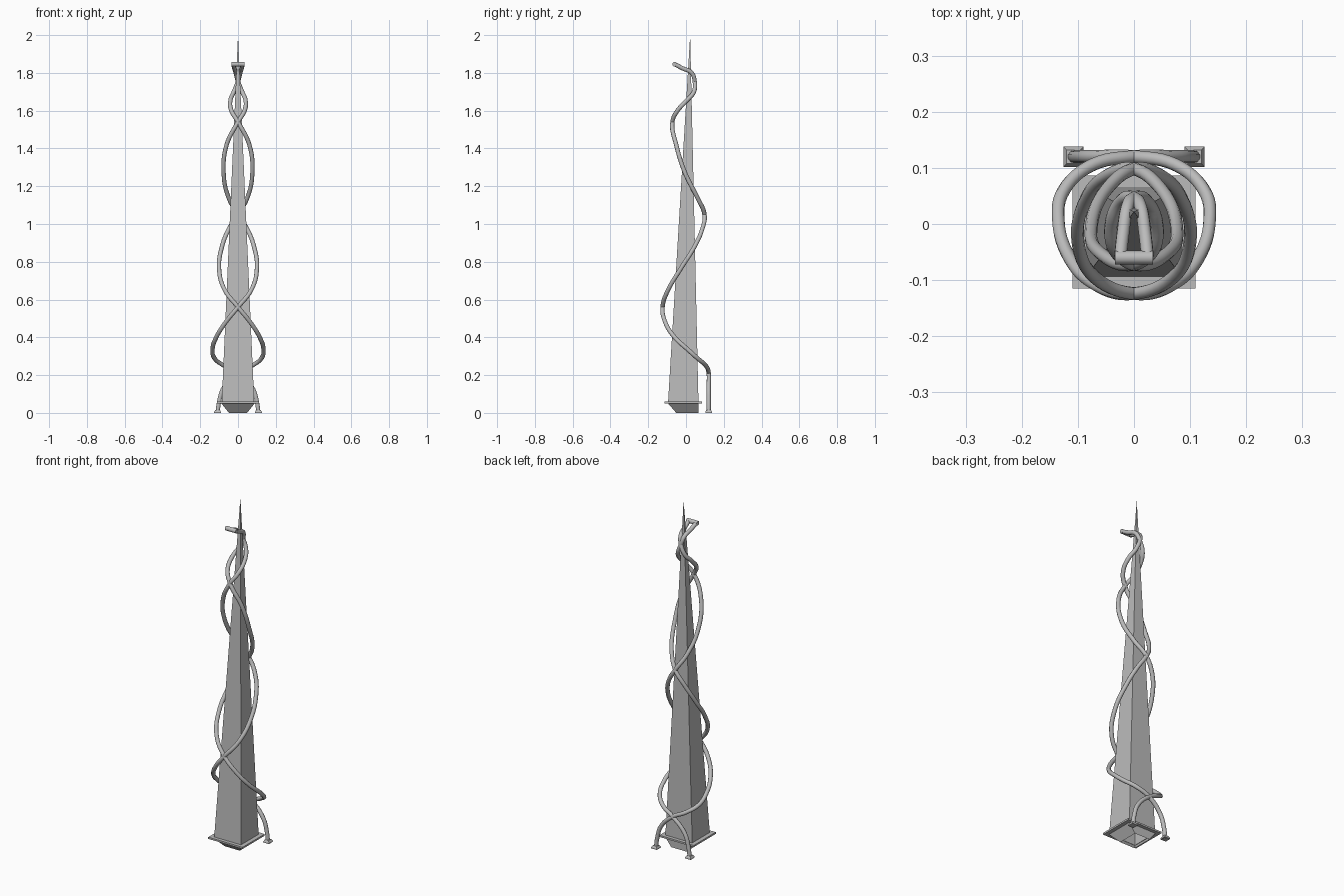
import bpy, bmesh, math

if "Cube" in bpy.data.objects:
    bpy.data.objects.remove(bpy.data.objects["Cube"])

grey = bpy.data.materials.new("stone grey")
grey.diffuse_color = (0.5, 0.5, 0.5, 1)
grey.use_nodes = True
grey.node_tree.nodes["Principled BSDF"].inputs["Base Color"].default_value = grey.diffuse_color


def mesh_object(name, bm):
    bmesh.ops.recalc_face_normals(bm, faces=bm.faces[:])
    me = bpy.data.meshes.new(name)
    bm.to_mesh(me)
    bm.free()
    me.materials.append(grey)
    ob = bpy.data.objects.new(name, me)
    bpy.context.collection.objects.link(ob)
    return ob


def rect(bm, x, y0, y1, z):
    return [bm.verts.new(p) for p in ((-x, y0, z), (x, y0, z), (x, y1, z), (-x, y1, z))]


def bridge(bm, a, b):
    n = len(a)
    for i in range(n):
        bm.faces.new((a[i], a[(i + 1) % n], b[(i + 1) % n], b[i]))


# Tapered four-sided spire, open underneath
bm = bmesh.new()
base = rect(bm, 0.086, -0.095, 0.066, 0.055)
tip = bm.verts.new((0, 0.022, 2.0))
for i in range(4):
    bm.faces.new((base[i], base[(i + 1) % 4], tip))
mesh_object("spire", bm)

# Thin rim around the foot of the spire
bm = bmesh.new()
rings = [rect(bm, 0.11, -0.115, 0.086, 0.05), rect(bm, 0.11, -0.115, 0.086, 0.06),
         rect(bm, 0.085, -0.094, 0.065, 0.06), rect(bm, 0.085, -0.094, 0.065, 0.05)]
for i in range(4):
    bridge(bm, rings[i], rings[(i + 1) % 4])
mesh_object("base_rim", bm)

# Hopper-shaped footing with a straight back
bm = bmesh.new()
bridge(bm, rect(bm, 0.048, -0.052, 0.066, 0.0), rect(bm, 0.088, -0.095, 0.066, 0.05))
mesh_object("footing", bm)

# Path of one winding tube, from its foot to the top loop
PATH = [(0.108, 0.12, 0.0), (0.1, 0.12, 0.06), (0.075, 0.12, 0.135), (0.0, 0.12, 0.21),
        (-0.075, 0.105, 0.25), (-0.125, 0.06, 0.29), (-0.135, 0.01, 0.335),
        (-0.115, -0.06, 0.4), (-0.065, -0.11, 0.48), (0.0, -0.124, 0.56),
        (0.07, -0.095, 0.65), (0.1, -0.03, 0.76), (0.085, 0.045, 0.88),
        (0.05, 0.085, 0.97), (0.0, 0.098, 1.05), (-0.05, 0.06, 1.14),
        (-0.076, -0.005, 1.27), (-0.06, -0.052, 1.42), (0.0, -0.072, 1.54),
        (0.035, -0.045, 1.6), (0.04, 0.005, 1.655), (0.022, 0.042, 1.7),
        (0.0, 0.046, 1.755), (-0.012, 0.03, 1.8), (-0.02, -0.02, 1.825),
        (-0.024, -0.058, 1.845)]


def tube(name, points, radius, resolution=6):
    cu = bpy.data.curves.new(name, 'CURVE')
    cu.dimensions = '3D'
    cu.bevel_depth = radius
    cu.bevel_resolution = 3
    cu.resolution_u = resolution
    cu.use_fill_caps = True
    sp = cu.splines.new('BEZIER')
    sp.use_smooth = True
    sp.bezier_points.add(len(points) - 1)
    for bp, co in zip(sp.bezier_points, points):
        bp.co = co
        bp.handle_left_type = bp.handle_right_type = 'AUTO'
    cu.materials.append(grey)
    ob = bpy.data.objects.new(name, cu)
    bpy.context.collection.objects.link(ob)
    bpy.ops.object.select_all(action='DESELECT')
    ob.select_set(True)
    bpy.context.view_layer.objects.active = ob
    bpy.ops.object.convert(target='MESH')
    bpy.ops.object.shade_smooth_by_angle(angle=math.radians(40))


for side, s in (("left", -1), ("right", 1)):
    tube("winding_tube_" + side, [(s * x, y, z) for x, y, z in PATH], 0.0115)
    # Flared foot: square pad and sloped collar
    bm = bmesh.new()
    levels = [(0.018, 0.0), (0.018, 0.006), (0.012, 0.016)]
    rings = []
    for h, z in levels:
        r = rect(bm, h, 0.12 - h, 0.12 + h, z)
        for v in r:
            v.co.x += s * 0.108
        rings.append(r)
    bridge(bm, rings[0], rings[1])
    bridge(bm, rings[1], rings[2])
    bm.faces.new(rings[0])
    bm.faces.new(rings[2])
    mesh_object("foot_" + side, bm)

# Crossbar joining the two tubes at the top
tube("top_crossbar", [(-0.034, -0.06, 1.846), (0.034, -0.06, 1.846)], 0.0125, 1)
